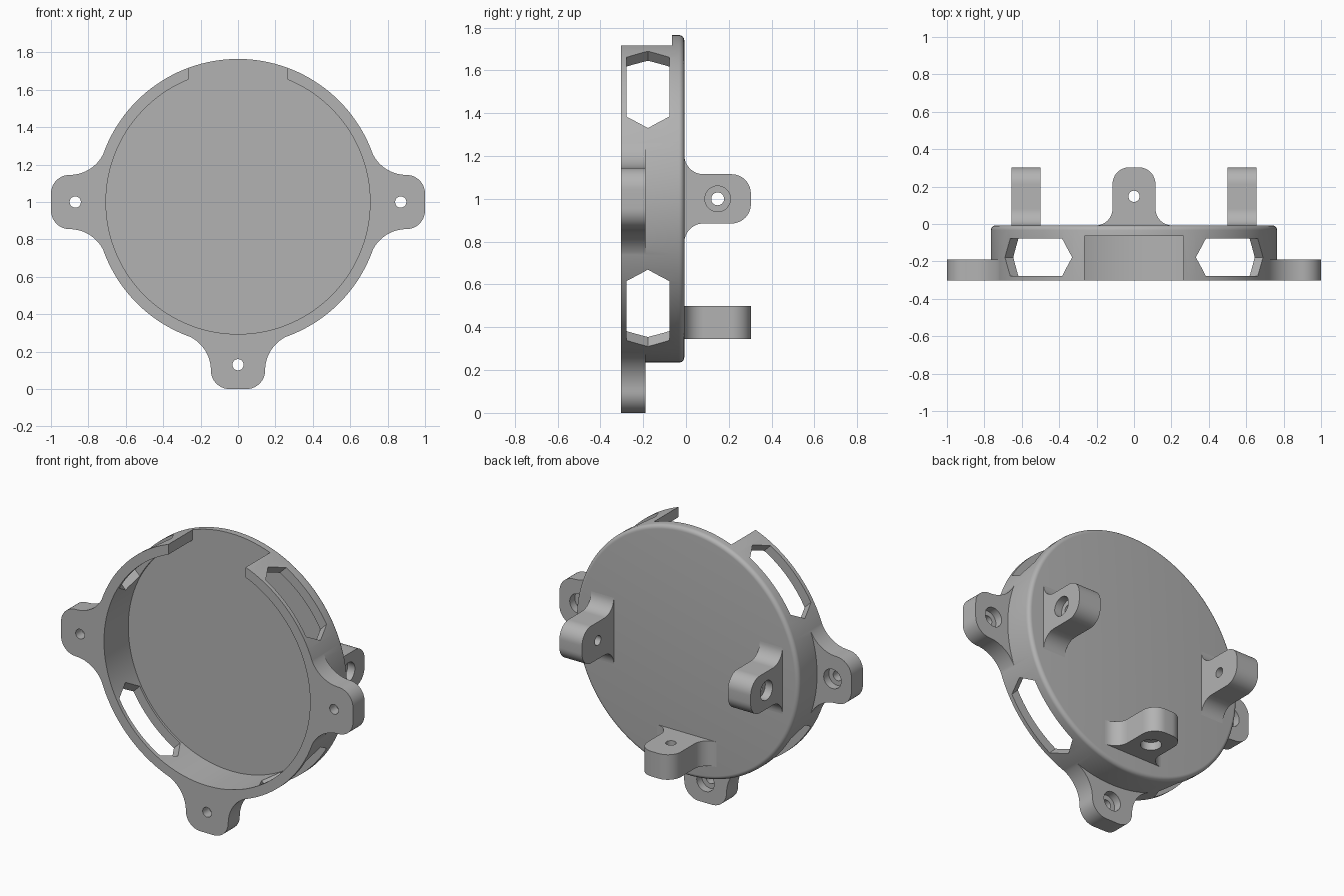
import bpy, bmesh
from math import cos, sin, pi, atan2, radians
from mathutils import Matrix, Vector

cube = bpy.data.objects.get("Cube")
if cube:
    bpy.data.objects.remove(cube)

CENTRE = Vector((0, 0, 1))
FRONT, BACK, FLOOR, EAR_BACK, TIP = -0.303, -0.008, -0.065, -0.19, 0.303
OUTER, INNER = 0.765, 0.706
Y = Vector((0, 1, 0))

grey = bpy.data.materials.new("plain grey")
grey.use_nodes = True
colour = (0.45, 0.45, 0.45, 1)
grey.diffuse_color = colour
grey.node_tree.nodes["Principled BSDF"].inputs["Base Color"].default_value = colour


def arc(cx, cy, r, a0, a1, n=12):
    steps = [a0 + (a1 - a0) * i / n for i in range(n + 1)]
    return [(cx + r * cos(a), cy + r * sin(a)) for a in steps]


def make_object(name, bm):
    bmesh.ops.recalc_face_normals(bm, faces=bm.faces)
    mesh = bpy.data.meshes.new(name)
    bm.to_mesh(mesh)
    bm.free()
    mesh.materials.append(grey)
    obj = bpy.data.objects.new(name, mesh)
    bpy.context.collection.objects.link(obj)
    return obj


def prism(name, outline, v, w, w0, w1):
    """Extrude an outline along w; v is the direction of its second axis."""
    u = v.cross(w)
    bm = bmesh.new()
    face = bm.faces.new([bm.verts.new(CENTRE + u * a + v * b + w * w0) for a, b in outline])
    ext = bmesh.ops.extrude_face_region(bm, geom=[face])
    moved = [g for g in ext["geom"] if isinstance(g, bmesh.types.BMVert)]
    bmesh.ops.translate(bm, verts=moved, vec=w * (w1 - w0))
    return make_object(name, bm)


def boolean(obj, other, operation):
    mod = obj.modifiers.new("boolean", "BOOLEAN")
    mod.operation, mod.solver, mod.object = operation, "EXACT", other
    bpy.context.view_layer.objects.active = obj
    bpy.ops.object.modifier_apply(modifier=mod.name)
    bpy.data.objects.remove(other)


def screw_hole(obj, v, w, height, w0, w1, depth=0.05):
    """Through hole with a wider counterbore sunk from the w1 side."""
    for r, start in ((0.03, w0 - 0.1), (0.06, w1 - depth)):
        ring = arc(0, height, r, 0, 2 * pi, 32)[:-1]
        boolean(obj, prism("cutter", ring, v, w, start, w1 + 0.05), "DIFFERENCE")


def radial(degrees):
    return Vector((cos(radians(degrees)), 0, sin(radians(degrees))))


def mirrored(half):
    return half + [(-a, b) for a, b in reversed(half)]


# Round dish, open at the front, with a rounded back rim
rim = 0.025
profile = [(0, BACK)] + arc(OUTER - rim, BACK - rim, rim, pi / 2, 0, 6)
profile += [(OUTER, FRONT), (INNER, FRONT), (INNER, FLOOR), (0, FLOOR)]
bm = bmesh.new()
verts = [bm.verts.new(CENTRE + Vector((r, y, 0))) for r, y in profile]
edges = [bm.edges.new(pair) for pair in zip(verts, verts[1:])]
bmesh.ops.spin(bm, geom=verts + edges, cent=CENTRE, axis=Y, angle=2 * pi,
               steps=144, use_merge=True)
bmesh.ops.remove_doubles(bm, verts=bm.verts, dist=1e-5)
dish = make_object("dish", bm)

# Cable notch at the top of the wall
notch = [(-0.265, -0.5), (0.265, -0.5), (0.265, FLOOR), (-0.265, FLOOR)]
boolean(dish, prism("cutter", notch, Y, radial(90), 0.5, 1), "DIFFERENCE")

# Long hexagonal slots on the four diagonals
tip, shoulder, mid = 0.254, 0.196, -0.178
slot = [(tip, mid), (shoulder, mid + 0.1), (-shoulder, mid + 0.1),
        (-tip, mid), (-shoulder, mid - 0.1), (shoulder, mid - 0.1)]
for angle in (45, 135, 225, 315):
    boolean(dish, prism("cutter", slot, Y, radial(angle), 0.5, 1), "DIFFERENCE")

# Front mounting ears, blended into the wall
touch = atan2(-0.9, -0.345)
half = arc(0.345, 0.9, 0.2, touch, -pi, 16) + arc(0.045, 0.9, 0.1, 0, pi / 2)
spread = atan2(0.345, 0.9)
inside = arc(0, 0, 0.735, pi / 2 + spread, pi / 2 - spread)
for angle in (0, 180, 270):
    ear = prism("ear", mirrored(half) + inside, radial(angle), Y, FRONT, EAR_BACK)
    screw_hole(ear, radial(angle), Y, 0.87, FRONT, EAR_BACK)
    boolean(dish, ear, "UNION")

# Flared lugs standing on the back
half = [(0.205, BACK - 0.01)] + arc(0.205, BACK + 0.09, 0.09, -pi / 2, -pi)
half += arc(0.025, TIP - 0.09, 0.09, 0, pi / 2)
lugs = []
for name, angle in (("left_lug", 0), ("right_lug", 180), ("bottom_lug", 270)):
    lug = prism(name, mirrored(half), Y, radial(angle), 0.5, 0.655)
    screw_hole(lug, Y, radial(angle), 0.148, 0.5, 0.655)
    lugs.append(lug)

# Smooth curved walls, keep hard edges
bpy.ops.object.select_all(action="DESELECT")
for obj in [dish] + lugs:
    obj.select_set(True)
bpy.context.view_layer.objects.active = dish
bpy.ops.object.shade_smooth_by_angle(angle=radians(30))
